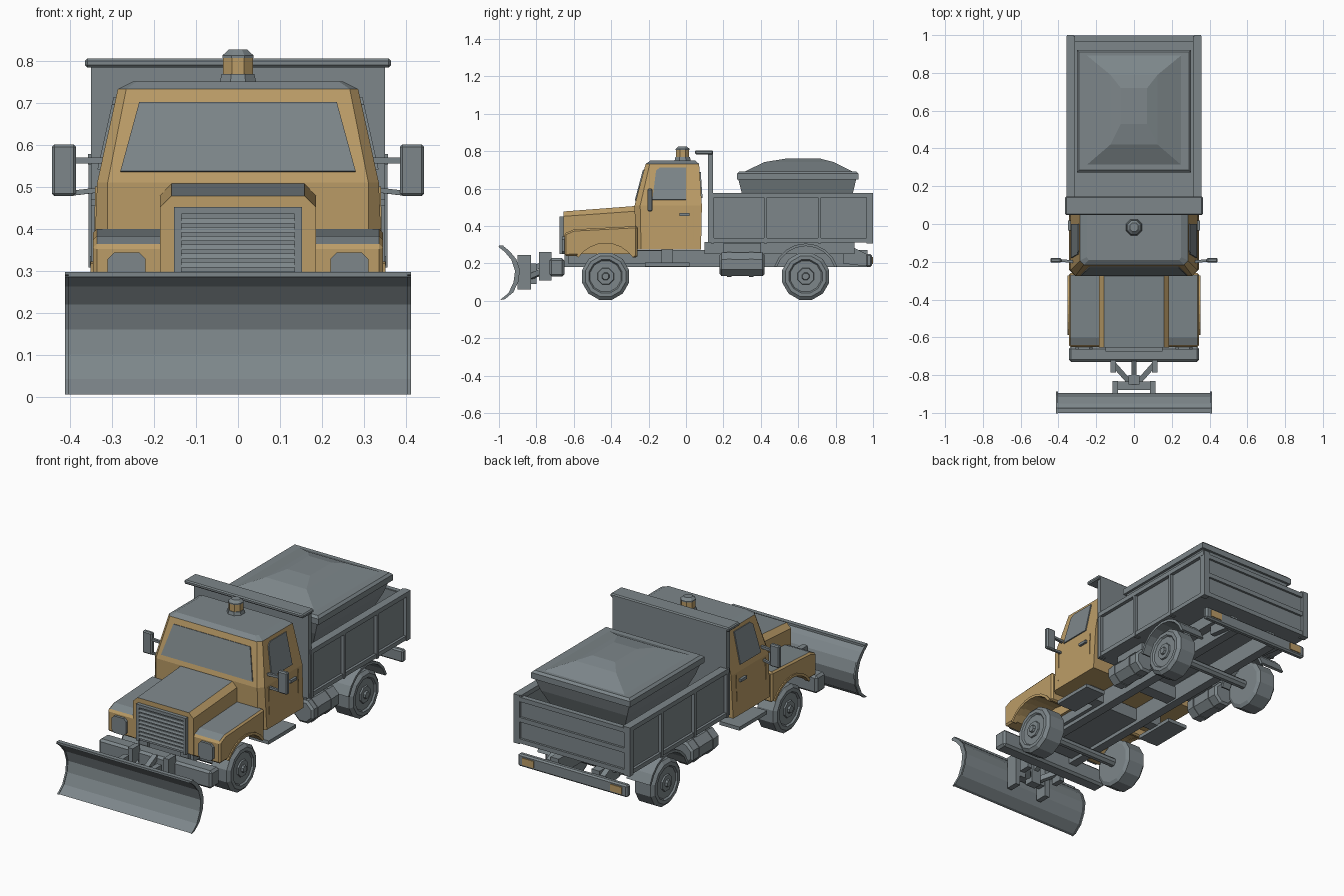
import bpy, bmesh, math
from mathutils import Vector

if "Cube" in bpy.data.objects:
    bpy.data.objects.remove(bpy.data.objects["Cube"])


def material(name, rgb):
    m = bpy.data.materials.new(name)
    m.use_nodes = True
    m.diffuse_color = (*rgb, 1)
    m.node_tree.nodes["Principled BSDF"].inputs["Base Color"].default_value = (*rgb, 1)
    return m


OCHRE = material("ochre paint", (0.50, 0.335, 0.135))
GREY = material("slate grey", (0.205, 0.24, 0.255))


def loft(name, rings, mats=(GREY,), rule=None, mirror=False, bevel=0):
    """Skin a list of equal rings, cap the ends, colour faces by rule."""
    bm = bmesh.new()
    vs = [[bm.verts.new(p) for p in r] for r in rings]
    n = len(vs[0])
    for a, b in zip(vs, vs[1:]):
        for i in range(n):
            j = (i + 1) % n
            bm.faces.new((a[i], a[j], b[j], b[i]))
    bm.faces.new(vs[0][::-1])
    bm.faces.new(vs[-1])
    bmesh.ops.recalc_face_normals(bm, faces=bm.faces)
    for f in bm.faces:
        f.material_index = int(bool(rule and rule(f.calc_center_median(), f.normal)))
    me = bpy.data.meshes.new(name)
    bm.to_mesh(me)
    bm.free()
    for m in mats:
        me.materials.append(m)
    ob = bpy.data.objects.new(name, me)
    bpy.context.collection.objects.link(ob)
    if bevel:
        mod = ob.modifiers.new("edge", 'BEVEL')
        mod.width, mod.segments, mod.limit_method = bevel, 1, 'ANGLE'
        mod.angle_limit = math.radians(50)
        mod.material = 0
    if mirror:
        mod = ob.modifiers.new("mirror", 'MIRROR')
        mod.use_mirror_merge = False
    return ob


def box(name, x, y, z, mat=GREY, **kw):
    ring = lambda h: [(x[0], y[0], h), (x[1], y[0], h), (x[1], y[1], h), (x[0], y[1], h)]
    return loft(name, [ring(z[0]), ring(z[1])], (mat,), **kw)


def side_prism(name, profile, x0, x1, mats=(GREY,), **kw):
    """Extrude a (y, z) profile across x."""
    return loft(name, [[(x, y, z) for y, z in profile] for x in (x0, x1)], mats, **kw)


def lathe(name, axis, centre, steps, n, mat=GREY, **kw):
    """Stack of n-sided rings (offset, radius) along an axis."""
    rings = []
    for off, r in steps:
        ring = []
        for i in range(n):
            a = math.tau * (i + 0.5) / n
            u, v = r * math.cos(a), r * math.sin(a)
            d = {'x': (off, u, v), 'y': (u, off, v), 'z': (u, v, off)}[axis]
            ring.append(Vector(centre) + Vector(d))
        rings.append(ring)
    return loft(name, rings, (mat,), **kw)


def plate(name, pts, mat=GREY, thick=0.006, **kw):
    """Thin plate standing on a flat polygon, outward away from the cab centre."""
    p = [Vector(q) for q in pts]
    n = (p[1] - p[0]).cross(p[2] - p[0]).normalized()
    if n.dot(p[0] - Vector((0, 0, 0.5))) < 0:
        n = -n
    return loft(name, [[q - n * 0.003 for q in p], [q + n * thick for q in p]], (mat,), **kw)


def bar(name, a, b, r, **kw):
    """Square rod between two points."""
    a, b = Vector(a), Vector(b)
    d = (b - a).normalized()
    s = d.cross(Vector((0, 0, 1)) if abs(d.z) < 0.9 else Vector((0, 1, 0))).normalized()
    t = d.cross(s)
    corners = [s + t, s - t, -s - t, t - s]
    return loft(name, [[p + c * r for c in corners] for p in (a, b)], **kw)


def arc(cy, cz, r, a0, a1, n):
    angles = [math.radians(a0 + (a1 - a0) * i / n) for i in range(n + 1)]
    return [(cy + r * math.cos(a), cz + r * math.sin(a)) for a in angles]


# Plough blade and its push frame
face = [(-1.0, 0.29), (-0.965, 0.262), (-0.93, 0.22), (-0.91, 0.16), (-0.918, 0.10), (-0.945, 0.042), (-0.99, 0.005)]
back = [(y + 0.014, z + 0.004) for y, z in face]
side_prism("plough_blade", face + back[::-1], -0.405, 0.405)
for s in (-1, 1):
    side_prism("plough_end_rib", [(y - 0.004, z) for y, z in face] + [(y + 0.008, z) for y, z in back[::-1]],
               s * 0.403, s * 0.412)
box("plough_top_lip", (-0.412, 0.412), (-1.0, -0.975), (0.285, 0.297))
box("blade_bracket", (0.085, 0.115), (-0.90, -0.83), (0.06, 0.245), mirror=True)
box("blade_crossbar", (-0.115, 0.115), (-0.88, -0.835), (0.12, 0.17))
bar("push_arm", (0.03, -0.83, 0.13), (0.11, -0.74, 0.17), 0.014, mirror=True)
bar("lift_ram", (0, -0.86, 0.15), (0, -0.72, 0.22), 0.014)
box("ram_mount", (-0.03, 0.03), (-0.85, -0.80), (0.09, 0.2))
box("frame_mount", (0.095, 0.125), (-0.785, -0.72), (0.11, 0.26), mirror=True)
box("front_bumper", (-0.345, 0.345), (-0.73, -0.65), (0.13, 0.228), bevel=0.012)

# Chassis
box("chassis_rail", (0.1, 0.15), (-0.65, 0.97), (0.18, 0.272), mirror=True)
box("engine_tray", (-0.17, 0.17), (-0.63, -0.1), (0.2, 0.27))
box("cross_member", (-0.1, 0.1), (0.15, 0.22), (0.19, 0.26))
box("rear_subframe", (0.15, 0.2), (0.1, 0.9), (0.25, 0.315), mirror=True)
box("step", (0.22, 0.342), (-0.22, 0.02), (0.185, 0.205), mirror=True)
box("step_bracket", (0.14, 0.24), (-0.13, -0.07), (0.2, 0.28), mirror=True)
lathe("side_tank", 'y', (0.27, 0.3, 0.195), [(-0.12, 0.055), (-0.11, 0.068), (0.11, 0.068), (0.12, 0.055)], 8, mirror=True)
for y in (0.23, 0.35):
    lathe("tank_strap", 'y', (0.27, y, 0.195), [(-0.012, 0.072), (0.012, 0.072)], 8, mirror=True)
box("tank_hanger", (0.14, 0.28), (0.2, 0.4), (0.22, 0.31), mirror=True)

# Wheels
for label, y in (("front", -0.43), ("rear", 0.64)):
    c = (0, y, 0.131)
    lathe(label + "_wheel", 'x', c, [(0.215, 0.11), (0.225, 0.13), (0.32, 0.13), (0.335, 0.112),
                                     (0.335, 0.092), (0.326, 0.085)], 12, mirror=True)
    lathe(label + "_hub", 'x', c, [(0.32, 0.05), (0.334, 0.045), (0.334, 0.022), (0.345, 0.018)], 8, mirror=True)
    lathe(label + "_axle", 'x', c, [(-0.22, 0.025), (0.22, 0.025)], 8)
outer = arc(0.64, 0.13, 0.177, 18, 162, 8)
side_prism("rear_mudguard", outer + arc(0.64, 0.13, 0.163, 162, 18, 8), 0.2, 0.345, mirror=True)

# Bonnet and front wings
def bonnet_ring(y, top, shoulder):
    return [(-0.185, y, 0.25), (-0.185, y, shoulder), (-0.158, y, top),
            (0.158, y, top), (0.185, y, shoulder), (0.185, y, 0.25)]


loft("bonnet", [bonnet_ring(-0.655, 0.478, 0.452), bonnet_ring(-0.26, 0.508, 0.48)], (OCHRE, GREY),
     rule=lambda c, n: n.z > 0.9)
wing = [(-0.65, 0.24), (-0.65, 0.36), (-0.60, 0.382), (-0.26, 0.40), (-0.26, 0.23)]
side_prism("front_wing", wing + arc(-0.43, 0.13, 0.18, 35, 142, 8), 0.16, 0.345, (OCHRE, GREY),
           rule=lambda c, n: n.z > 0.5, mirror=True, bevel=0.009)
side_prism("wheel_arch_lip", arc(-0.43, 0.13, 0.192, 35, 145, 8) + arc(-0.43, 0.13, 0.178, 145, 35, 8),
           0.325, 0.351, (OCHRE,), mirror=True)

# Grille and headlamps
box("grille_back", (-0.15, 0.15), (-0.663, -0.645), (0.25, 0.45))
box("grille_post", (0.135, 0.152), (-0.675, -0.65), (0.25, 0.452), mirror=True)
box("grille_header", (-0.15, 0.15), (-0.675, -0.65), (0.435, 0.452))
for i in range(8):
    z = 0.265 + i * 0.021
    side_prism("grille_slat", [(-0.66, z), (-0.674, z), (-0.669, z + 0.013), (-0.66, z + 0.013)], -0.137, 0.137)
lamp = [(0.22, 0.265), (0.235, 0.25), (0.295, 0.25), (0.31, 0.265),
        (0.31, 0.328), (0.295, 0.343), (0.235, 0.343), (0.22, 0.328)]
loft("headlamp", [[(x, y, z) for x, z in lamp] for y in (-0.64, -0.664)], mirror=True)


# Cab with chamfered front corners and grey roof
def cab_ring(z, side, front, yf, yb, c):
    return [(-front, yf, z), (front, yf, z), (side, yf + c, z), (side, yb, z), (-side, yb, z), (-side, yf + c, z)]


loft("cab", [cab_ring(0.275, 0.345, 0.312, -0.27, 0.08, 0.03), cab_ring(0.51, 0.335, 0.31, -0.275, 0.085, 0.03),
             cab_ring(0.732, 0.286, 0.266, -0.216, 0.07, 0.022), cab_ring(0.75, 0.25, 0.24, -0.19, 0.05, 0.015)],
     (OCHRE, GREY), rule=lambda c, n: c.z > 0.735)
ws_y = lambda z: -0.275 + (z - 0.51) * 0.266
side_x = lambda z: 0.335 - (z - 0.51) * 0.221
plate("windscreen", [(x, ws_y(z), z) for x, z in ((-0.28, 0.535), (0.28, 0.535), (0.235, 0.7), (-0.235, 0.7))])
plate("side_window", [(side_x(z), y, z) for y, z in
                      ((-0.18, 0.54), (0.0, 0.54), (0.0, 0.712), (-0.14, 0.712), (-0.16, 0.695))], mirror=True)
plate("rear_window", [(x, 0.085 - (z - 0.51) * 0.068, z) for x, z in
                      ((-0.22, 0.55), (0.22, 0.55), (0.2, 0.69), (-0.2, 0.69))])
box("door_handle", (0.33, 0.35), (-0.035, 0.018), (0.455, 0.47), mirror=True)
for y in (-0.215, 0.04):
    plate("door_seam", [(0.3405, y, 0.3), (0.3405, y + 0.004, 0.3), (0.337, y + 0.004, 0.5), (0.337, y, 0.5)],
          OCHRE, 0.003, mirror=True)

# Mirrors
box("mirror_housing", (0.385, 0.443), (-0.205, -0.18), (0.478, 0.6), mirror=True, bevel=0.006)
bar("mirror_arm_upper", (0.315, -0.2, 0.562), (0.39, -0.193, 0.562), 0.007, mirror=True)
bar("mirror_arm_lower", (0.33, -0.2, 0.492), (0.39, -0.193, 0.485), 0.006, mirror=True)

# Roof beacon
spot = (0, -0.018, 0)
lathe("beacon_base", 'z', spot, [(0.745, 0.048), (0.768, 0.042)], 8)
lathe("beacon_lamp", 'z', spot, [(0.766, 0.038), (0.808, 0.038)], 8, OCHRE)
lathe("beacon_cap", 'z', spot, [(0.806, 0.04), (0.812, 0.04), (0.826, 0.024)], 8)

# Load body: floor, walls, rails, posts, tailgate and headboard
box("body_floor", (-0.34, 0.34), (0.13, 0.985), (0.312, 0.335))
box("body_side", (0.318, 0.338), (0.13, 0.985), (0.312, 0.57), mirror=True)
box("side_top_rail", (0.312, 0.357), (0.13, 0.995), (0.553, 0.578), mirror=True)
box("side_bottom_rail", (0.318, 0.352), (0.13, 0.99), (0.312, 0.335), mirror=True)
for y in (0.142, 0.425, 0.715, 0.983):
    w = 0.017 if y > 0.9 else 0.008
    box("side_post", (0.32, 0.356), (y - w, y + w), (0.308, 0.578), mirror=True)
box("tailgate", (-0.34, 0.34), (0.965, 0.985), (0.312, 0.565))
for z in (0.312, 0.43, 0.542):
    box("tailgate_rail", (-0.335, 0.335), (0.97, 0.997), (z, z + 0.025))
box("headboard", (-0.35, 0.35), (0.117, 0.145), (0.312, 0.795))
box("headboard_visor", (-0.364, 0.364), (0.048, 0.145), (0.783, 0.805), bevel=0.006)


# Hopper with a heaped cover
def rect(z, hx, y0, y1):
    return [(-hx, y0, z), (hx, y0, z), (hx, y1, z), (-hx, y1, z)]


loft("hopper", [rect(0.335, 0.15, 0.4, 0.79), rect(0.58, 0.265, 0.297, 0.893), rect(0.65, 0.29, 0.28, 0.91)])
loft("hopper_rim", [rect(0.648, 0.303, 0.272, 0.922), rect(0.68, 0.303, 0.272, 0.922), rect(0.692, 0.29, 0.285, 0.91)])
loft("hopper_heap", [rect(0.685, 0.265, 0.3, 0.905), rect(0.742, 0.125, 0.42, 0.79),
                     rect(0.76, 0.07, 0.53, 0.72)])

# Rear bumper bar with lamps
box("rear_bar", (-0.335, 0.335), (0.962, 0.994), (0.182, 0.25), bevel=0.008)
box("rear_lamp", (0.235, 0.305), (0.985, 0.999), (0.197, 0.235), OCHRE, mirror=True)
side_prism("bar_bracket", [(0.84, 0.315), (0.965, 0.25), (0.965, 0.185), (0.84, 0.2)], 0.15, 0.18, mirror=True)
